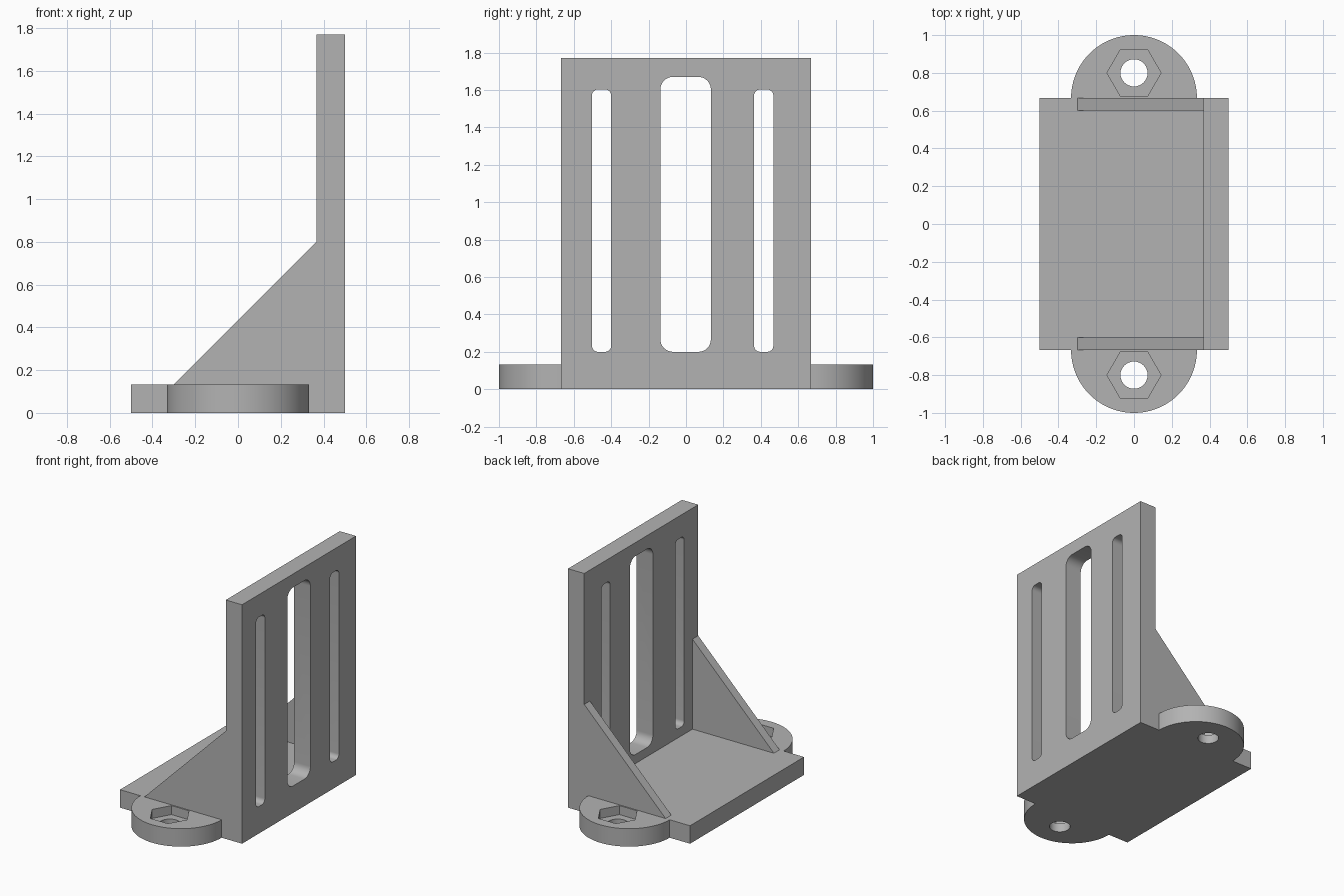
import bpy, bmesh
from math import cos, sin, pi
from mathutils import Vector

cube = bpy.data.objects.get("Cube")
if cube:
    bpy.data.objects.remove(cube, do_unlink=True)

grey = bpy.data.materials.new("plain grey")
grey.use_nodes = True
grey.diffuse_color = (0.45, 0.45, 0.45, 1)
grey.node_tree.nodes["Principled BSDF"].inputs["Base Color"].default_value = (0.45, 0.45, 0.45, 1)

THICK = 0.133       # plate and wall thickness
HALF = 0.667        # half width of the bracket
WALL_X = 0.367      # inner face of the wall
HEIGHT = 1.77


def prism(name, points, start, end, place):
    """Extrude a 2D outline from start to end; place maps (u, v, w) to x, y, z."""
    bm = bmesh.new()
    face = bm.faces.new([bm.verts.new(place(u, v, start)) for u, v in points])
    grown = bmesh.ops.extrude_face_region(bm, geom=[face])
    shift = Vector(place(0, 0, end)) - Vector(place(0, 0, start))
    bmesh.ops.translate(bm, vec=shift, verts=[g for g in grown["geom"] if isinstance(g, bmesh.types.BMVert)])
    bmesh.ops.recalc_face_normals(bm, faces=bm.faces)
    mesh = bpy.data.meshes.new(name)
    bm.to_mesh(mesh)
    bm.free()
    mesh.materials.append(grey)
    obj = bpy.data.objects.new(name, mesh)
    bpy.context.collection.objects.link(obj)
    return obj


def along_x(u, v, w): return (w, u, v)
def along_y(u, v, w): return (u, w, v)
def along_z(u, v, w): return (u, v, w)


def arc(cx, cy, r, a0, a1, n):
    return [(cx + r * cos(a0 + (a1 - a0) * i / n), cy + r * sin(a0 + (a1 - a0) * i / n))
            for i in range(n + 1)]


def rounded_rect(u0, u1, v0, v1, r):
    corners = [(u1 - r, v1 - r), (u0 + r, v1 - r), (u0 + r, v0 + r), (u1 - r, v0 + r)]
    return [p for i, (u, v) in enumerate(corners)
            for p in arc(u, v, r, i * pi / 2, (i + 1) * pi / 2, 8)]


def combine(target, tool, operation):
    mod = target.modifiers.new(tool.name, "BOOLEAN")
    mod.object, mod.operation, mod.solver = tool, operation, "EXACT"
    bpy.context.view_layer.objects.active = target
    bpy.ops.object.modifier_apply(modifier=mod.name)
    bpy.data.objects.remove(tool, do_unlink=True)


# L-shaped base and upright wall
bracket = prism("angle_bracket", [(-0.5, 0), (0.5, 0), (0.5, HEIGHT), (WALL_X, HEIGHT),
                                  (WALL_X, THICK), (-0.5, THICK)], -HALF, HALF, along_y)

for side in (-1, 1):
    # Triangular rib, sunk into the base and wall
    rib = prism("rib", [(-0.3, THICK), (-0.3, 0.05), (0.43, 0.05), (0.43, 0.8), (WALL_X, 0.8)],
                side * 0.6, side * HALF, along_y)
    combine(bracket, rib, "UNION")

    # Half-round mounting ear
    ear = arc(0, side * HALF, 0.333, 0, side * pi, 48)
    ear += [(-0.333, side * 0.5), (0.333, side * 0.5)]
    combine(bracket, prism("mounting_ear", ear, 0, THICK, along_z), "UNION")

    # Bolt hole and hexagonal nut pocket
    hole = arc(0, side * 0.8, 0.072, 0, 2 * pi, 32)[:-1]
    combine(bracket, prism("bolt_hole", hole, -0.1, 0.3, along_z), "DIFFERENCE")
    pocket = arc(0, side * 0.8, 0.143, 0, 2 * pi, 6)[:-1]
    combine(bracket, prism("nut_pocket", pocket, THICK / 2, 0.3, along_z), "DIFFERENCE")

# Upright slots through the wall: one wide, two narrow
for y0, y1, top, radius in ((-0.137, 0.133, 1.67, 0.067),
                            (-0.503, -0.4, 1.603, 0.033),
                            (0.364, 0.467, 1.603, 0.033)):
    slot = prism("wall_slot", rounded_rect(y0, y1, 0.2, top, radius), 0.3, 0.6, along_x)
    combine(bracket, slot, "DIFFERENCE")

# Smooth the round walls, keep the corners sharp
bpy.ops.object.select_all(action="DESELECT")
bracket.select_set(True)
bpy.context.view_layer.objects.active = bracket
bpy.ops.object.shade_smooth_by_angle(angle=pi / 6)
